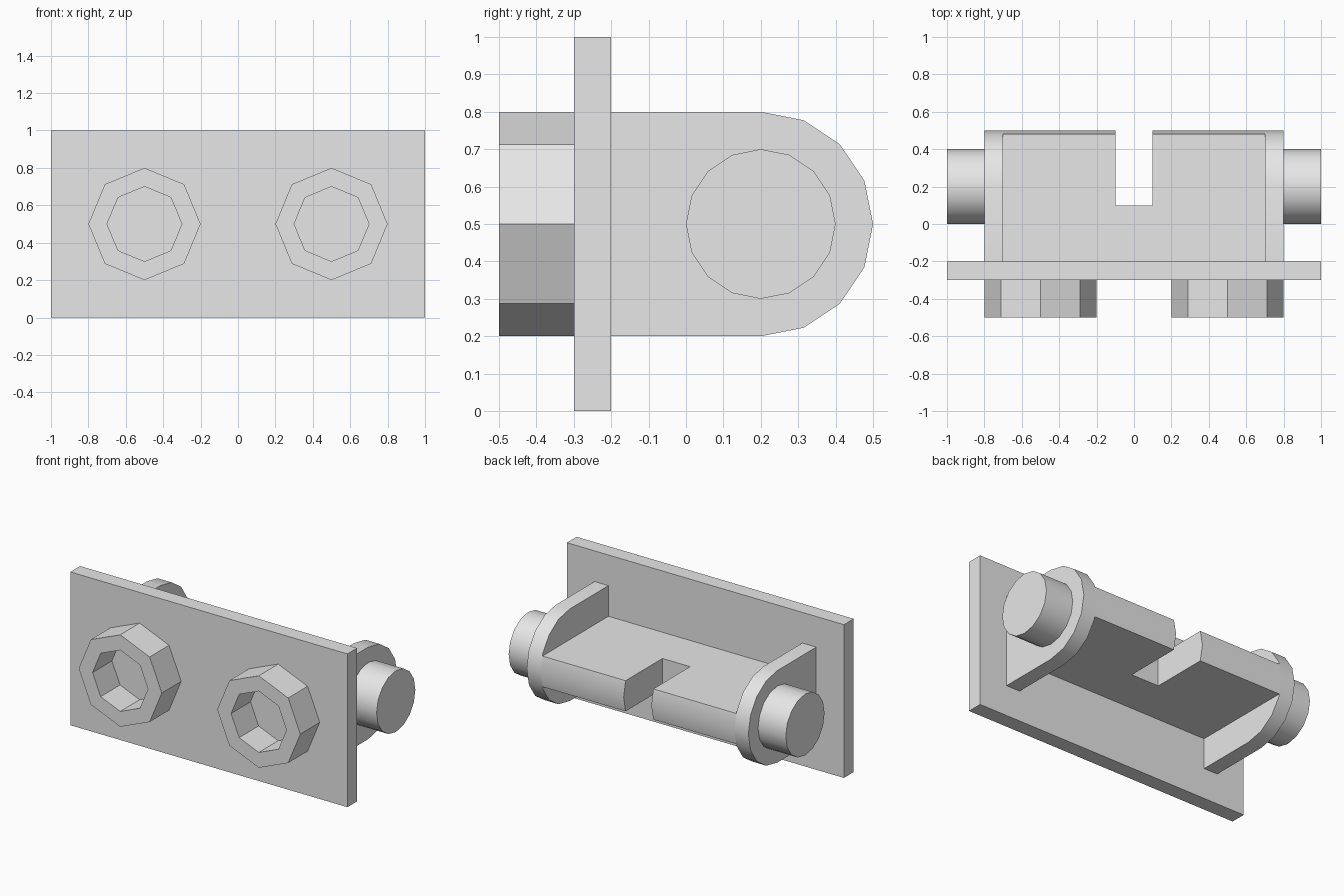
import bpy
import bmesh
from math import cos, sin, pi
from mathutils import Vector

cube = bpy.data.objects.get("Cube")
if cube:
    bpy.data.objects.remove(cube, do_unlink=True)

# One plain grey for the whole model
grey = bpy.data.materials.new("light grey")
grey.use_nodes = True
grey.diffuse_color = (0.8, 0.8, 0.8, 1)
grey.node_tree.nodes["Principled BSDF"].inputs["Base Color"].default_value = (0.8, 0.8, 0.8, 1)


def make_object(name, bm, smooth=False):
    bmesh.ops.recalc_face_normals(bm, faces=bm.faces)
    mesh = bpy.data.meshes.new(name)
    bm.to_mesh(mesh)
    bm.free()
    mesh.materials.append(grey)
    obj = bpy.data.objects.new(name, mesh)
    bpy.context.collection.objects.link(obj)
    if smooth:
        bpy.ops.object.select_all(action='DESELECT')
        obj.select_set(True)
        bpy.context.view_layer.objects.active = obj
        bpy.ops.object.shade_smooth_by_angle(angle=pi / 6)
    return obj


def extrude_profile(name, points, start, depth, smooth=False):
    """Extrude a closed 3D outline by the depth vector."""
    bm = bmesh.new()
    face = bm.faces.new([bm.verts.new(Vector(p) + Vector(start)) for p in points])
    out = bmesh.ops.extrude_face_region(bm, geom=[face], use_keep_orig=True)
    moved = [v for v in out["geom"] if isinstance(v, bmesh.types.BMVert)]
    bmesh.ops.translate(bm, verts=moved, vec=depth)
    return make_object(name, bm, smooth)


def arc(radius, first, last, steps):
    """Points of an arc in the YZ plane about the pivot axis."""
    angles = [first + (last - first) * i / steps for i in range(steps + 1)]
    return [(0, 0.2 + radius * cos(a), 0.5 + radius * sin(a)) for a in angles]


def octagonal_tube(name, x):
    """Hollow eight-sided stud, closed at the back by the plate."""
    bm = bmesh.new()
    rings = []
    for radius, y in ((0.3, -0.3), (0.3, -0.5), (0.2, -0.5), (0.2, -0.3)):
        rings.append([bm.verts.new((x + radius * cos(i * pi / 4), y,
                                    0.5 + radius * sin(i * pi / 4))) for i in range(8)])
    for k in range(4):
        a, b = rings[k], rings[(k + 1) % 4]
        for i in range(8):
            j = (i + 1) % 8
            bm.faces.new((a[i], a[j], b[j], b[i]))
    make_object(name, bm)


# Upright plate
extrude_profile("plate", [(-1, 0, 0), (1, 0, 0), (1, 0, 1), (-1, 0, 1)],
                (0, -0.3, 0), (0, 0.1, 0))

# Studs, side ears and pivot pins, mirrored
ear_outline = [(0, -0.2, 0.2)] + arc(0.3, -pi / 2, pi / 2, 8) + [(0, -0.2, 0.8)]
pin_outline = arc(0.2, 0, 2 * pi, 16)[:-1]
for side, s in (("left", 1), ("right", -1)):
    octagonal_tube(side + "_stud", s * 0.5)
    extrude_profile(side + "_ear", ear_outline, (s * 0.7, 0, 0), (s * 0.1, 0, 0), True)
    extrude_profile(side + "_pin", pin_outline, (s * 0.8, 0, 0), (s * 0.2, 0, 0), True)

# Shelf between the ears: two rounded halves and the bridge behind the notch
shelf_outline = [(0, -0.2, 0.4), (0, 0.48, 0.4), (0, 0.5, 0.5), (0, 0.48, 0.6), (0, -0.2, 0.6)]
bridge_outline = [(0, -0.2, 0.4), (0, 0.1, 0.4), (0, 0.1, 0.6), (0, -0.2, 0.6)]
for side, s in (("left", 1), ("right", -1)):
    extrude_profile(side + "_shelf", shelf_outline, (s * 0.1, 0, 0), (s * 0.6, 0, 0), True)
extrude_profile("shelf_bridge", bridge_outline, (-0.1, 0, 0), (0.2, 0, 0))
